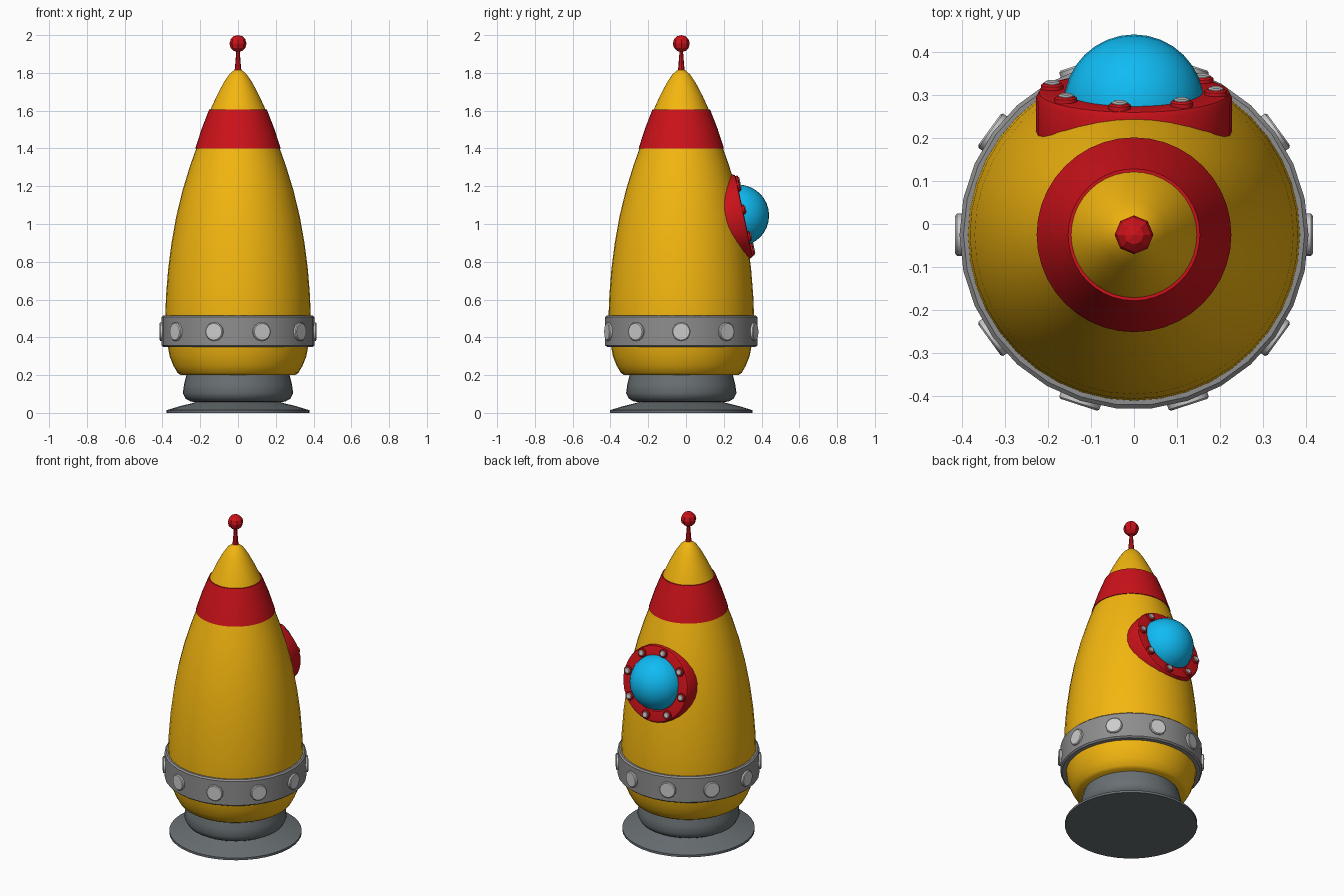
import bpy, bmesh, math
from mathutils import Vector, Matrix

if "Cube" in bpy.data.objects:
    bpy.data.objects.remove(bpy.data.objects["Cube"])

AXIS_Y = -0.025


def material(name, rgb):
    m = bpy.data.materials.new(name)
    m.diffuse_color = (*rgb, 1)
    m.use_nodes = True
    m.node_tree.nodes["Principled BSDF"].inputs["Base Color"].default_value = m.diffuse_color
    return m


YELLOW = material("yellow", (0.9, 0.47, 0.005))
RED = material("red", (0.6, 0.006, 0.01))
BLUE = material("blue", (0.005, 0.5, 0.9))
STEEL = material("steel", (0.14, 0.16, 0.17))
GREY = material("band_grey", (0.27, 0.27, 0.27))
PALE = material("pale_grey", (0.55, 0.55, 0.55))


def finish(bm, name, mat, angle=35):
    bmesh.ops.recalc_face_normals(bm, faces=bm.faces)
    me = bpy.data.meshes.new(name)
    bm.to_mesh(me)
    bm.free()
    me.materials.append(mat)
    ob = bpy.data.objects.new(name, me)
    bpy.context.collection.objects.link(ob)
    if angle:
        bpy.ops.object.select_all(action='DESELECT')
        bpy.context.view_layer.objects.active = ob
        ob.select_set(True)
        bpy.ops.object.shade_smooth_by_angle(angle=math.radians(angle))
    return ob


def lathe(name, profile, mat, sides=32, matrix=None, closed=False, angle=35):
    """Revolve (radius, height) points; open profiles get end caps."""
    matrix = matrix or Matrix.Translation((0, AXIS_Y, 0))
    bm = bmesh.new()
    rings = []
    for r, z in profile:
        rings.append([bm.verts.new(matrix @ Vector((r * math.cos(a), r * math.sin(a), z)))
                      for a in (2 * math.pi * i / sides for i in range(sides))])
    pairs = list(zip(rings, rings[1:]))
    if closed:
        pairs.append((rings[-1], rings[0]))
    for lo, hi in pairs:
        for i in range(sides):
            j = (i + 1) % sides
            bm.faces.new((lo[i], lo[j], hi[j], hi[i]))
    if not closed:
        bm.faces.new(rings[0])
        bm.faces.new(rings[-1])
    return finish(bm, name, mat, angle)


def ball(name, centre, radius, u, v, mat, angle):
    bm = bmesh.new()
    bmesh.ops.create_uvsphere(bm, u_segments=u, v_segments=v, radius=radius,
                              matrix=Matrix.Translation(centre))
    return finish(bm, name, mat, angle)


# Pedestal and flared foot
lathe("foot", [(0.378, 0), (0.378, 0.014), (0.31, 0.035), (0.24, 0.052), (0.2, 0.065)],
      STEEL, 40)
lathe("pedestal", [(0.2, 0.055), (0.25, 0.06), (0.277, 0.075), (0.292, 0.105),
                   (0.286, 0.15), (0.272, 0.205)], STEEL, 40)

# Hull
lathe("hull", [(0.302, 0.2), (0.32, 0.212), (0.342, 0.25), (0.362, 0.3), (0.373, 0.36),
               (0.383, 0.45), (0.385, 0.52), (0.381, 0.62), (0.37, 0.76), (0.352, 0.9),
               (0.327, 1.04), (0.293, 1.18), (0.253, 1.31), (0.221, 1.4), (0.186, 1.5),
               (0.144, 1.61), (0.112, 1.68), (0.075, 1.75), (0.046, 1.793),
               (0.02, 1.815), (0.003, 1.821)], YELLOW, 40)

# Red nose stripe
lathe("nose_stripe", [(0.215, 1.4), (0.226, 1.4), (0.192, 1.505), (0.153, 1.605),
                      (0.14, 1.605), (0.18, 1.5)], RED, 40, closed=True)

# Antenna
lathe("antenna_rod", [(0.02, 1.8), (0.016, 1.83), (0.008, 1.93)], RED, 8, angle=0)
ball("antenna_ball", (0, AXIS_Y, 1.955), 0.045, 8, 6, RED, 0)

# Riveted belt
lathe("belt", [(0.37, 0.35), (0.396, 0.35), (0.405, 0.358), (0.405, 0.507),
               (0.396, 0.515), (0.37, 0.515)], GREY, 30, closed=True)
for i in range(10):
    m = (Matrix.Translation((0, AXIS_Y, 0.43)) @ Matrix.Rotation(math.radians(36 * i), 4, 'Z')
         @ Matrix.Rotation(math.pi / 2, 4, 'Y'))
    lathe("belt_rivet_%d" % i, [(0.049, 0.385), (0.049, 0.411), (0.044, 0.415)], PALE, 16, m)

# Porthole frame, local z pointing out of the hull and tilted upward
port = (Matrix.Translation((0, 0.308, 1.043))
        @ Matrix.Rotation(math.radians(12) - math.pi / 2, 4, 'X'))
lathe("porthole_frame", [(0.15, -0.1), (0.227, -0.1), (0.227, -0.014), (0.221, -0.003),
                         (0.21, 0), (0.16, 0), (0.15, -0.01)], RED, 32, port, closed=True)
ball("porthole_dome", (0, 0.277, 1.045), 0.163, 32, 16, BLUE, 40)

# Porthole bolts
for i in range(8):
    a = math.radians(45 * i + 10)
    spot = port @ Matrix.Translation((-0.193 * math.sin(a), -0.193 * math.cos(a), 0))
    lathe("bolt_seat_%d" % i, [(0.027, -0.01), (0.026, 0.008), (0.021, 0.012)], RED, 12, spot)
    lathe("bolt_%d" % i, [(0.018, 0), (0.018, 0.014), (0.014, 0.017)], PALE, 12, spot)
